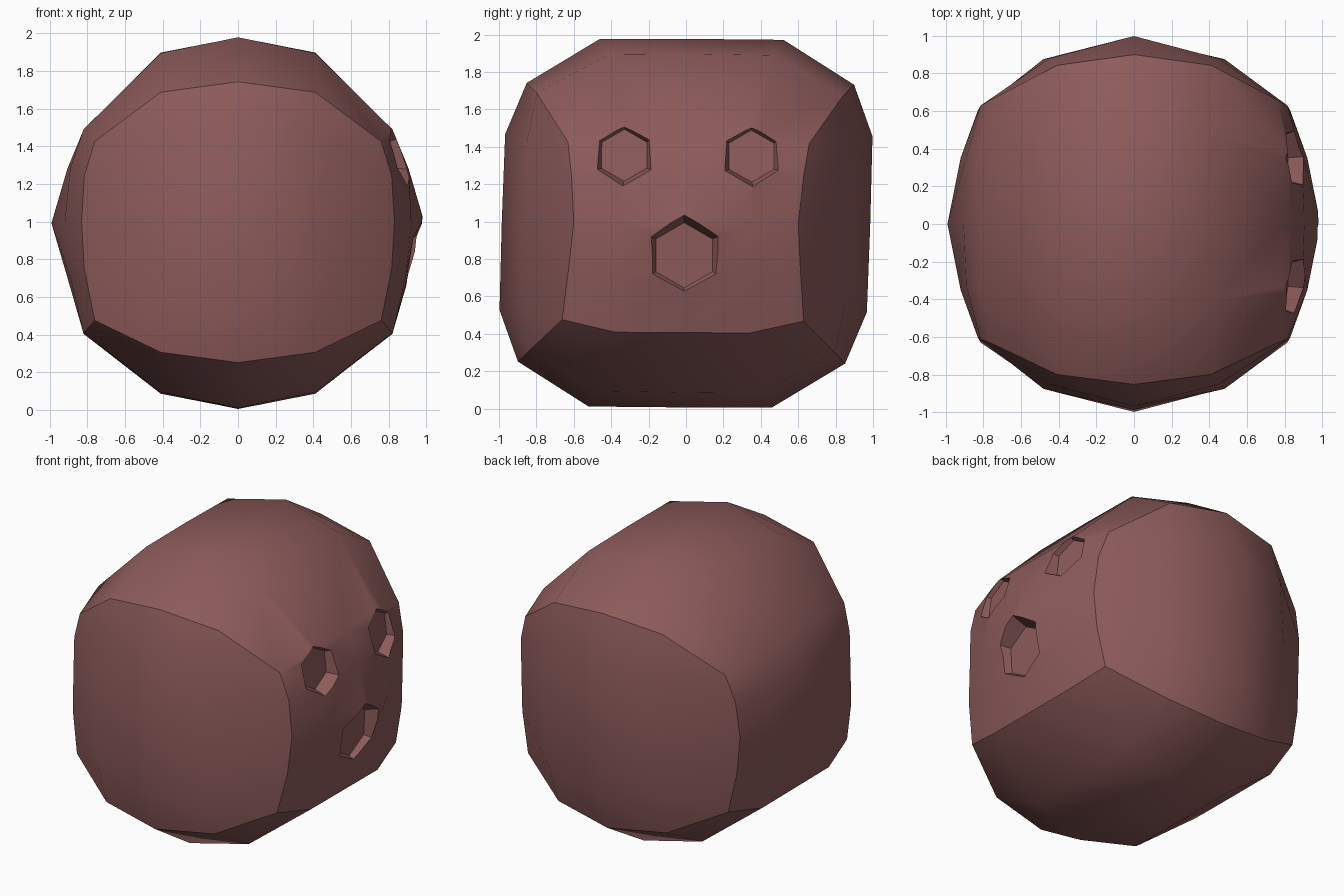
import bpy, bmesh, math
from mathutils import Vector, Matrix

if "Cube" in bpy.data.objects:
    bpy.data.objects.remove(bpy.data.objects["Cube"])

# Position of each lattice point of a 4x4x4 block, one octant only (mirrored by sign)
SHAPE = {
    (2, 2, 2): (.76, .645, .475),                             # corners
    (0, 2, 2): (0, .875, .745), (1, 2, 2): (.41, .82, .69),   # edges along x
    (2, 0, 2): (.82, 0, .54), (2, 1, 2): (.82, .36, .54),     # edges along y
    (2, 2, 0): (.83, .60, 0), (2, 2, 1): (.815, .62, .25),    # edges along z
    (0, 2, 0): (0, .985, 0), (0, 2, 1): (0, .982, .47),       # front and back
    (1, 2, 0): (.48, .875, 0), (1, 2, 1): (.45, .865, .43),
    (0, 0, 2): (0, 0, .985), (0, 1, 2): (0, .49, .983),       # top and bottom
    (1, 0, 2): (.41, 0, .905), (1, 1, 2): (.41, .44, .90),
    (2, 0, 0): (.99, 0, 0), (2, 1, 0): (.92, .35, 0),         # ends
    (2, 0, 1): (.905, 0, .29), (2, 1, 1): (.89, .34, .29),
}

# Rounded block shell
bm = bmesh.new()
bmesh.ops.create_cube(bm, size=2)
bmesh.ops.subdivide_edges(bm, edges=bm.edges[:], cuts=3, use_grid_fill=True)
for v in bm.verts:
    p = SHAPE[tuple(round(abs(c) * 2) for c in v.co)]
    x, y, z = (math.copysign(a, c) for a, c in zip(p, v.co))
    if abs(z) > .4 and abs(x) > .7:
        z -= .045                      # end faces sit a little lower
    v.co = (x, y + .032 * z, z + .992 - .006 * y)
mesh = bpy.data.meshes.new("shell")
bm.to_mesh(mesh)
bm.free()
shell = bpy.data.objects.new("shell", mesh)
bpy.context.collection.objects.link(shell)

husk = bpy.data.materials.new("husk")
husk.diffuse_color = (.27, .105, .105, 1)
husk.use_nodes = True
husk.node_tree.nodes["Principled BSDF"].inputs["Base Color"].default_value = husk.diffuse_color
mesh.materials.append(husk)


def cut_pocket(name, floor, normal, radius):
    """Tapered six-sided pocket whose floor centre and facing are given."""
    n = Vector(normal).normalized()
    side = Vector((0, 0, 1)).cross(n).normalized()
    up = n.cross(side)
    rot = Matrix((side, up, n)).transposed().to_4x4()
    b = bmesh.new()
    rings = []
    for depth, r in ((0, radius), (.3, radius + .13)):
        rings.append([b.verts.new((r * math.sin(i * math.pi / 3),
                                   r * math.cos(i * math.pi / 3), depth)) for i in range(6)])
    lo, hi = rings
    b.faces.new(lo)
    b.faces.new(hi)
    for i in range(6):
        j = (i + 1) % 6
        b.faces.new((lo[i], lo[j], hi[j], hi[i]))
    bmesh.ops.recalc_face_normals(b, faces=b.faces)
    b.transform(Matrix.Translation(floor) @ rot)
    me = bpy.data.meshes.new(name)
    b.to_mesh(me)
    b.free()
    me.materials.append(husk)
    cutter = bpy.data.objects.new(name, me)
    bpy.context.collection.objects.link(cutter)
    cutter.hide_render = True
    mod = shell.modifiers.new(name, 'BOOLEAN')
    mod.operation = 'DIFFERENCE'
    mod.solver = 'EXACT'
    mod.object = cutter
    bpy.context.view_layer.objects.active = shell
    bpy.ops.object.modifier_apply(modifier=name)
    bpy.data.objects.remove(cutter)


# Three pockets on the right side
cut_pocket("left_pocket", (.80, -.33, 1.355), (1, -.08, .12), .14)
cut_pocket("right_pocket", (.80, .35, 1.35), (1, .08, .12), .14)
cut_pocket("lower_pocket", (.86, -.01, .82), (1, 0, -.05), .175)

# Smooth faces with crisp ridges
for o in bpy.context.selected_objects:
    o.select_set(False)
shell.select_set(True)
bpy.context.view_layer.objects.active = shell
bpy.ops.object.shade_smooth_by_angle(angle=math.radians(35))
